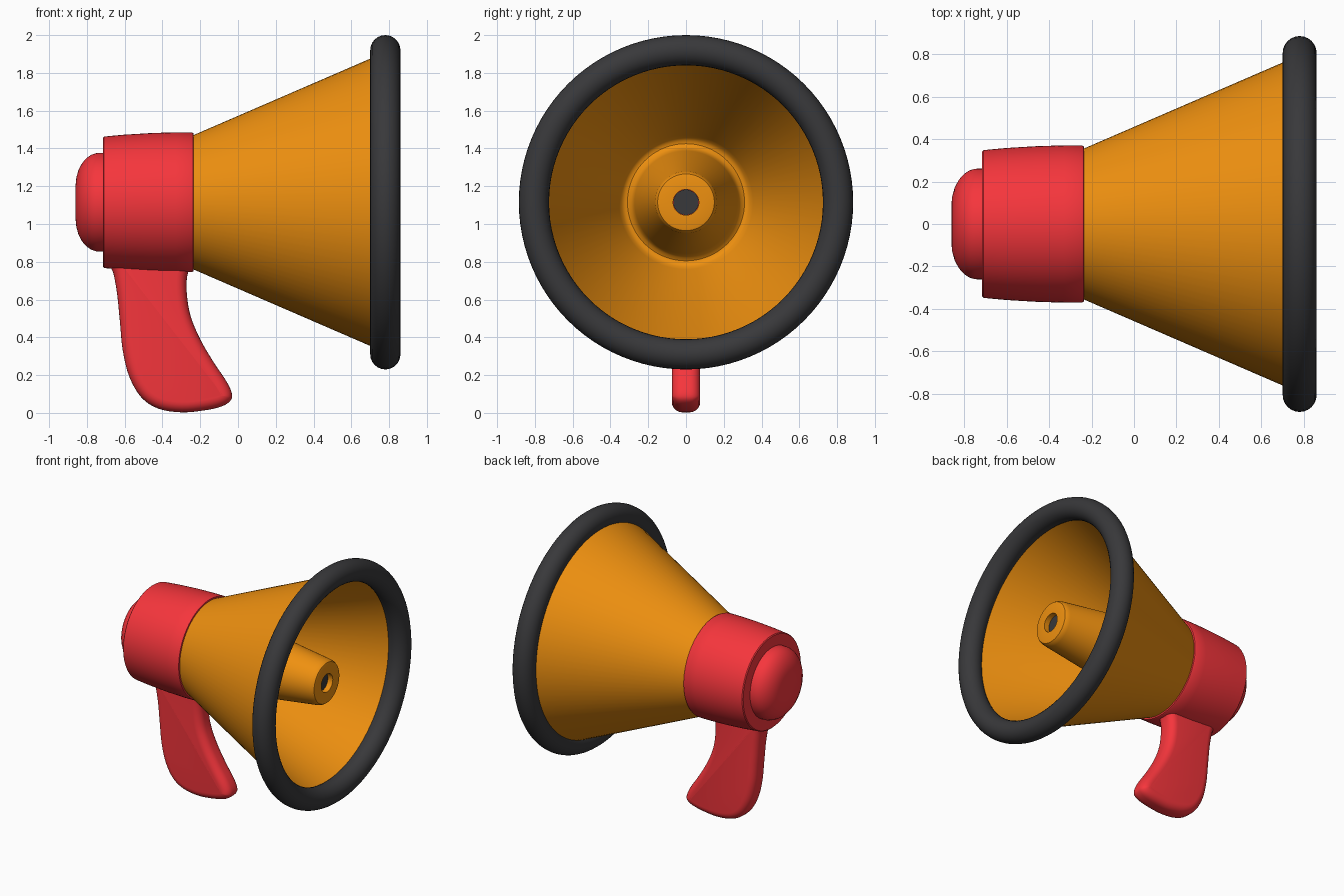
import bpy, bmesh, math
from mathutils import Vector

if "Cube" in bpy.data.objects:
    bpy.data.objects.remove(bpy.data.objects["Cube"])

AXIS_Z = 1.115


def material(name, rgb):
    m = bpy.data.materials.new(name)
    m.diffuse_color = (*rgb, 1)
    m.use_nodes = True
    m.node_tree.nodes["Principled BSDF"].inputs["Base Color"].default_value = m.diffuse_color
    return m


ORANGE = material("orange", (0.86, 0.28, 0.005))
RED = material("red", (0.92, 0.036, 0.045))
DARK = material("dark_rubber", (0.04, 0.04, 0.043))


def finish(bm, name, mat, angle=35):
    bmesh.ops.recalc_face_normals(bm, faces=bm.faces)
    me = bpy.data.meshes.new(name)
    bm.to_mesh(me)
    bm.free()
    ob = bpy.data.objects.new(name, me)
    bpy.context.collection.objects.link(ob)
    me.materials.append(mat)
    bpy.ops.object.select_all(action='DESELECT')
    ob.select_set(True)
    bpy.context.view_layer.objects.active = ob
    bpy.ops.object.shade_smooth_by_angle(angle=math.radians(angle))
    return ob


def lathe(name, profile, mat, closed=False, n=96):
    """Revolve (x, radius) points around the horn axis."""
    bm = bmesh.new()
    rings = []
    for x, r in profile:
        if r == 0:
            rings.append([bm.verts.new((x, 0, AXIS_Z))] * n)
        else:
            rings.append([bm.verts.new((x, r * math.cos(2 * math.pi * i / n),
                                        AXIS_Z + r * math.sin(2 * math.pi * i / n)))
                          for i in range(n)])
    pairs = list(zip(rings, rings[1:])) + ([(rings[-1], rings[0])] if closed else [])
    for a, b in pairs:
        for i in range(n):
            j = (i + 1) % n
            bm.faces.new(list(dict.fromkeys((a[i], a[j], b[j], b[i]))))
    return finish(bm, name, mat)


def smooth_loop(pts, steps=4):
    """Closed Catmull-Rom curve through the points."""
    out, n = [], len(pts)
    for i in range(n):
        a, b, c, d = (Vector(pts[(i + k) % n]) for k in (-1, 0, 1, 2))
        for s in range(steps):
            t = s / steps
            out.append(0.5 * (2 * b + (c - a) * t + (2 * a - 5 * b + 4 * c - d) * t * t
                              + (3 * b - a - 3 * c + d) * t ** 3))
    return out


# Rubber rim: a torus round the mouth
lathe("rim", [(0.78 + 0.08 * math.cos(a), 0.805 + 0.08 * math.sin(a))
              for a in (2 * math.pi * k / 24 for k in range(24))], DARK, closed=True)

# Horn: outer cone, inner wall, rounded floor and the tapered inner tube
lathe("horn", [(-0.26, 0.345), (0.78, 0.795), (0.78, 0.765), (-0.18, 0.355),
               (-0.205, 0.34), (-0.218, 0.325), (-0.22, 0.31), (-0.21, 0.292),
               (-0.19, 0.28), (-0.16, 0.272), (0.70, 0.164), (0.725, 0.158),
               (0.737, 0.15), (0.74, 0.14), (0.74, 0.068), (0.64, 0.068)], ORANGE)

# Dark plug in the end of the tube
lathe("tube_plug", [(0.64, 0), (0.64, 0.067), (0.70, 0.067), (0.70, 0)], DARK)

# Slightly barrelled body behind the horn
lathe("body", [(-0.715, 0), (-0.715, 0.342), (-0.709, 0.348), (-0.60, 0.358),
               (-0.45, 0.367), (-0.33, 0.37), (-0.245, 0.37), (-0.237, 0.366),
               (-0.235, 0.358), (-0.235, 0.33), (-0.26, 0)], RED)

# Domed back cap
lathe("back_cap", [(-0.86, 0), (-0.86, 0.09), (-0.856, 0.13), (-0.845, 0.17),
                   (-0.825, 0.208), (-0.80, 0.236), (-0.775, 0.252), (-0.75, 0.26),
                   (-0.70, 0.261), (-0.70, 0)], RED)

# Pistol grip: side outline with rounded edges
outline = smooth_loop([
    (-0.68, 0.80), (-0.66, 0.74), (-0.64, 0.63), (-0.625, 0.48), (-0.61, 0.33),
    (-0.575, 0.19), (-0.51, 0.08), (-0.42, 0.022), (-0.30, 0.003), (-0.18, 0.013),
    (-0.09, 0.033), (-0.042, 0.062), (-0.032, 0.10), (-0.06, 0.165), (-0.13, 0.27),
    (-0.20, 0.39), (-0.25, 0.51), (-0.27, 0.62), (-0.27, 0.72), (-0.25, 0.80),
    (-0.30, 0.88), (-0.60, 0.88)])
HALF, R, STEPS = 0.075, 0.055, 6
bm = bmesh.new()
rings = []
for side in (-1, 1):
    for k in range(STEPS + 1):
        a = math.pi / 2 * (k / STEPS if side > 0 else k / STEPS - 1)
        inset, y = R * (1 - math.cos(a)), side * (HALF - R) + R * math.sin(a)
        ring = []
        for i, p in enumerate(outline):
            t = (outline[(i + 1) % len(outline)] - outline[i - 1]).normalized()
            q = p + Vector((-t.y, t.x)) * inset
            ring.append(bm.verts.new((q.x, y, q.y)))
        rings.append(ring)
for a, b in zip(rings, rings[1:]):
    for i in range(len(a)):
        j = (i + 1) % len(a)
        bm.faces.new((a[i], a[j], b[j], b[i]))
bm.faces.new(rings[0])
bm.faces.new(rings[-1])
finish(bm, "handle", RED, 50)
